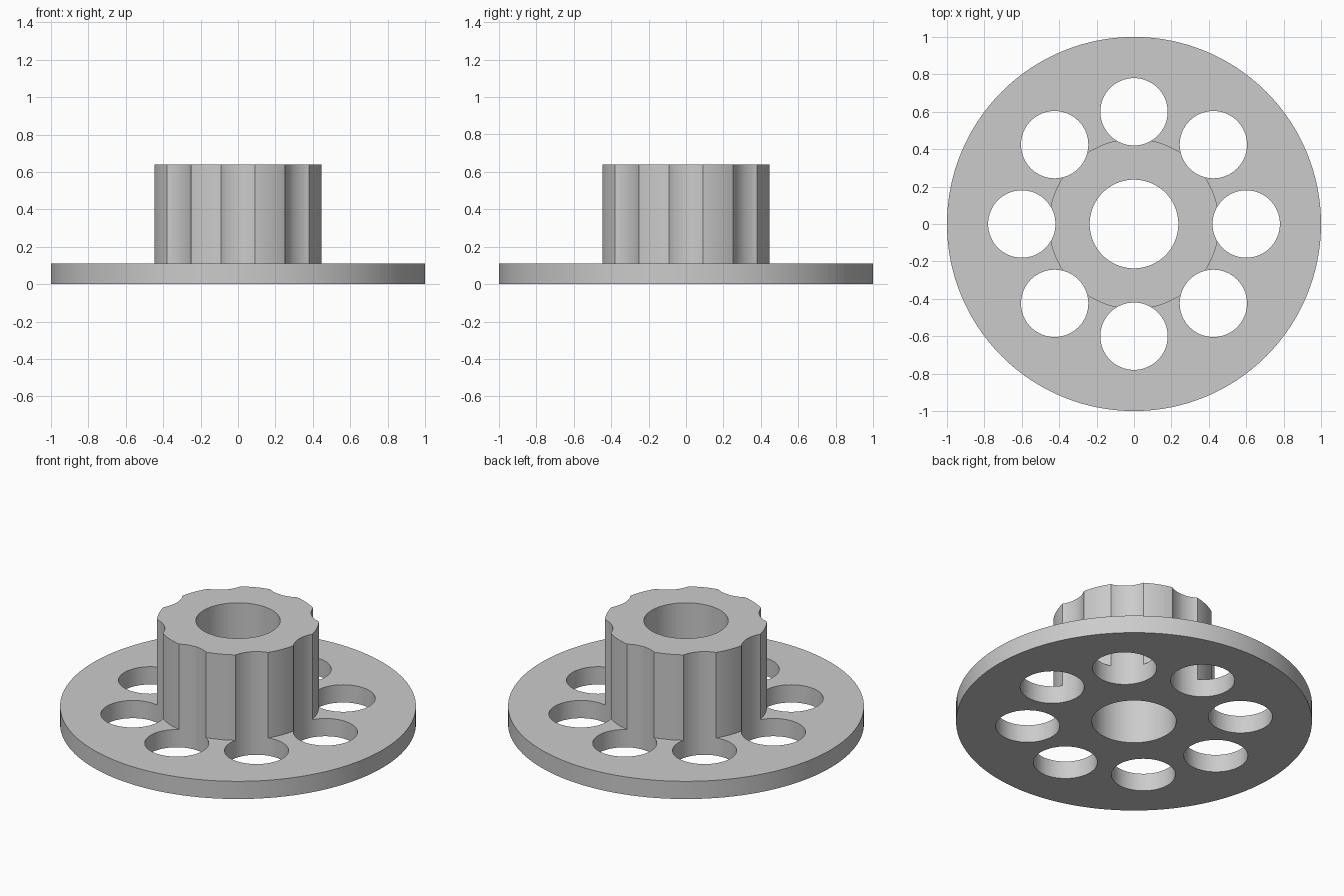
import bpy
import bmesh
import math
from mathutils import Matrix

cube = bpy.data.objects.get("Cube")
if cube:
    bpy.data.objects.remove(cube, do_unlink=True)

SEGMENTS = 128
FLANGE_R, HUB_R, BORE_R = 1.0, 0.455, 0.237
FLANGE_Z, HUB_Z = 0.11, 0.64
HOLE_R, HOLE_RING, HOLES = 0.18, 0.6, 8

grey = bpy.data.materials.new("plain grey")
grey.use_nodes = True
colour = (0.6, 0.6, 0.6, 1)
grey.diffuse_color = colour
grey.node_tree.nodes["Principled BSDF"].inputs["Base Color"].default_value = colour


def add_object(name, bm):
    bmesh.ops.recalc_face_normals(bm, faces=bm.faces)
    mesh = bpy.data.meshes.new(name)
    bm.to_mesh(mesh)
    bm.free()
    mesh.materials.append(grey)
    obj = bpy.data.objects.new(name, mesh)
    bpy.context.collection.objects.link(obj)
    return obj


def lathe(name, profile):
    """Turn a closed (radius, height) profile around the z axis."""
    bm = bmesh.new()
    rings = []
    for i in range(SEGMENTS):
        a = math.tau * i / SEGMENTS
        rings.append([bm.verts.new((r * math.cos(a), r * math.sin(a), z)) for r, z in profile])
    for i, ring in enumerate(rings):
        following = rings[(i + 1) % SEGMENTS]
        for j in range(len(profile)):
            k = (j + 1) % len(profile)
            bm.faces.new((ring[j], following[j], following[k], ring[k]))
    return add_object(name, bm)


# Flange and hub in one turned body with a through bore
body = lathe("flanged_hub", [
    (BORE_R, 0), (FLANGE_R, 0), (FLANGE_R, FLANGE_Z),
    (HUB_R, FLANGE_Z), (HUB_R, HUB_Z), (BORE_R, HUB_Z)])

# Ring of drills: they pierce the flange and scallop the hub
bm = bmesh.new()
for i in range(HOLES):
    place = Matrix.Rotation(math.tau * i / HOLES, 4, "Z") @ Matrix.Translation((HOLE_RING, 0, HUB_Z / 2))
    bmesh.ops.create_cone(bm, cap_ends=True, segments=64, radius1=HOLE_R,
                          radius2=HOLE_R, depth=HUB_Z + 0.4, matrix=place)
drills = add_object("hole_drills", bm)
drills.hide_render = True

cut = body.modifiers.new("holes", "BOOLEAN")
cut.operation = "DIFFERENCE"
cut.solver = "EXACT"
cut.object = drills
bpy.context.view_layer.objects.active = body
body.select_set(True)
bpy.ops.object.modifier_apply(modifier=cut.name)
bpy.data.objects.remove(drills, do_unlink=True)

# Smooth round walls, crisp rims
bpy.ops.object.shade_smooth_by_angle(angle=math.radians(30))
